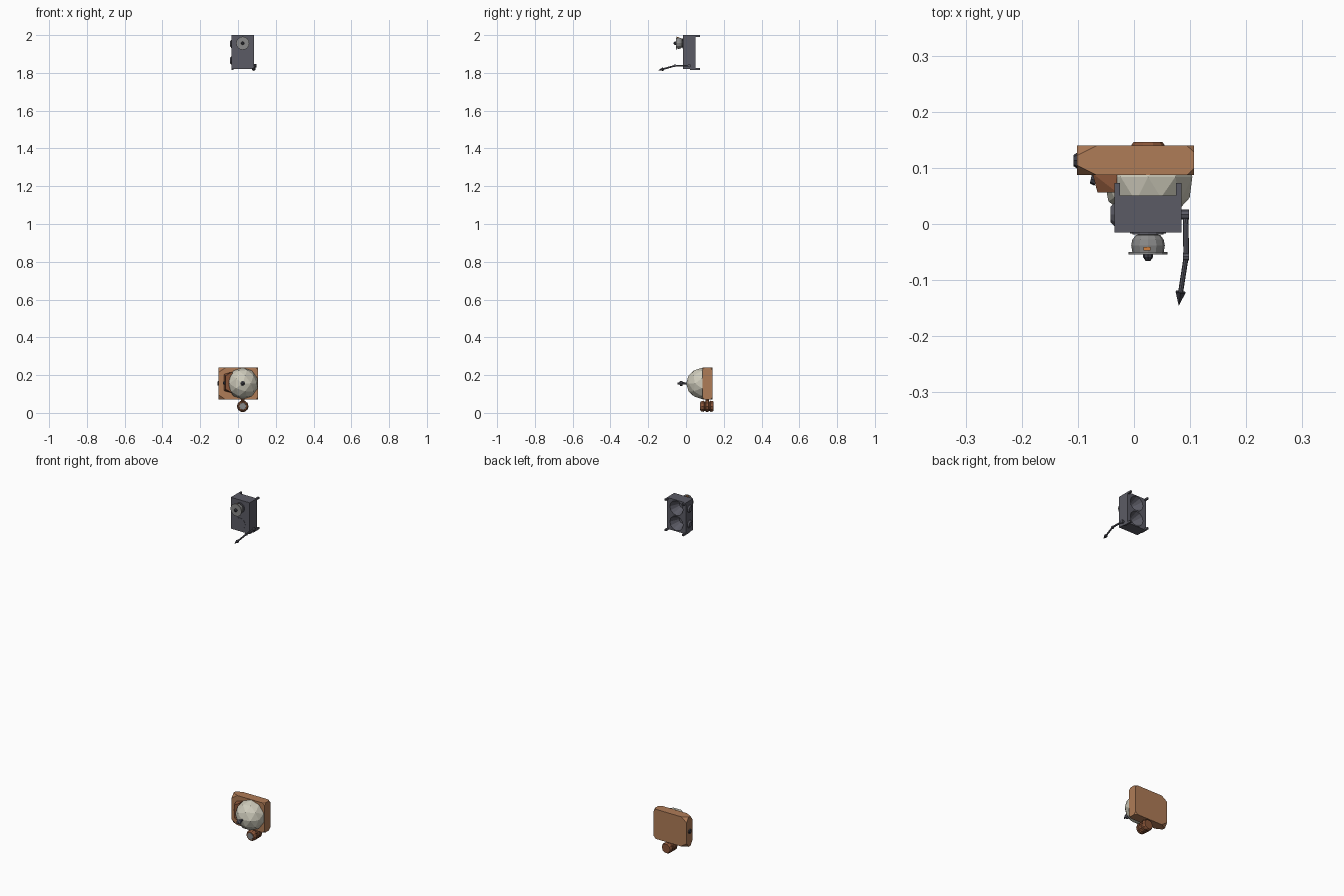
import bpy, bmesh, math
from mathutils import Vector, Matrix
from itertools import product

if "Cube" in bpy.data.objects:
    bpy.data.objects.remove(bpy.data.objects["Cube"])


def material(name, rgb):
    m = bpy.data.materials.new(name)
    m.diffuse_color = (*rgb, 1)
    m.use_nodes = True
    m.node_tree.nodes["Principled BSDF"].inputs["Base Color"].default_value = m.diffuse_color
    return m


ORANGE = material("copper_orange", (0.43, 0.20, 0.095))
BROWN = material("rust_brown", (0.25, 0.09, 0.04))
CREAM = material("cream", (0.62, 0.60, 0.50))
DARK = material("slate", (0.105, 0.105, 0.13))
BLACK = material("charcoal", (0.05, 0.05, 0.065))
GREY = material("mid_grey", (0.25, 0.25, 0.25))
AMBER = material("amber", (0.65, 0.22, 0.05))


def finish(name, bm, mat):
    bmesh.ops.recalc_face_normals(bm, faces=bm.faces)
    me = bpy.data.meshes.new(name)
    bm.to_mesh(me)
    bm.free()
    me.materials.append(mat)
    ob = bpy.data.objects.new(name, me)
    bpy.context.collection.objects.link(ob)
    return ob


def box(name, lo, hi, mat):
    bm = bmesh.new()
    lo, hi = Vector(lo), Vector(hi)
    size = hi - lo
    bmesh.ops.create_cube(bm, size=1, matrix=Matrix.Translation((lo + hi) / 2) @ Matrix.Diagonal((*size, 1)))
    return finish(name, bm, mat)


def hull(name, points, mat):
    bm = bmesh.new()
    for p in points:
        bm.verts.new(p)
    bmesh.ops.convex_hull(bm, input=bm.verts[:])
    bmesh.ops.dissolve_limit(bm, angle_limit=0.01, verts=bm.verts[:], edges=bm.edges[:])
    return finish(name, bm, mat)


def rod(name, a, b, r1, r2, mat, n=8):
    a, b = Vector(a), Vector(b)
    d = b - a
    bm = bmesh.new()
    bmesh.ops.create_cone(bm, cap_ends=True, segments=n, radius1=r1, radius2=r2, depth=d.length,
                          matrix=Matrix.Translation((a + b) / 2) @ d.to_track_quat('Z', 'Y').to_matrix().to_4x4())
    bmesh.ops.remove_doubles(bm, verts=bm.verts[:], dist=1e-5)
    return finish(name, bm, mat)


def lathe_y(name, cx, cz, profile, mat, n=12):
    # profile of (radius, y) revolved round an axis parallel to y
    bm = bmesh.new()
    rings = [[bm.verts.new((cx + r * math.cos(math.tau * i / n), y, cz + r * math.sin(math.tau * i / n)))
              for i in range(n)] for r, y in profile]
    for a, b in zip(rings, rings[1:]):
        for i in range(n):
            bm.faces.new((a[i], a[(i + 1) % n], b[(i + 1) % n], b[i]))
    bm.faces.new(rings[0])
    bm.faces.new(rings[-1])
    return finish(name, bm, mat)


# Lower unit: block with its corners cut off
pts = []
for sx, sy, sz in product((0, 1), repeat=3):
    p = Vector(((-0.102, 0.107)[sx], (0.087, 0.14)[sy], (0.07, 0.24)[sz]))
    cut = (0.013, 0.012, 0.013) if sx else (0.036, 0.018, 0.025)
    for axis, s in enumerate((sx, sy, sz)):
        q = p.copy()
        q[axis] += -cut[axis] if s else cut[axis]
        pts.append(q)
hull("lower_block", pts, ORANGE)

# Faceted dome on the front of the block
bm = bmesh.new()
bmesh.ops.create_icosphere(bm, subdivisions=2, radius=0.083,
                           matrix=Matrix.Translation((0.025, 0.084, 0.156)) @ Matrix.Rotation(math.pi / 2, 4, 'X'))
bmesh.ops.bisect_plane(bm, geom=bm.verts[:] + bm.edges[:] + bm.faces[:], plane_co=(0, 0.09, 0),
                       plane_no=(0, 1, 0), clear_outer=True)
finish("dome", bm, CREAM)

# Nozzle at the dome centre
lathe_y("nozzle", 0.025, 0.156,
        [(0.005, 0.006), (0.007, -0.018), (0.013, -0.02), (0.013, -0.03), (0.006, -0.036), (0.004, -0.046)], DARK, 8)

# Side pad beside the dome, with button
hull("side_pad", [(x, y, z) for x, y, t in ((-0.074, 0.09, 0.012), (-0.065, 0.056, 0.02), (-0.03, 0.056, 0.0),
                                          (-0.03, 0.09, 0.0)) for z in (0.105 + t, 0.217 - t)], BROWN)
rod("pad_button", (-0.068, 0.078, 0.158), (-0.077, 0.08, 0.158), 0.01, 0.008, BLACK)
rod("block_button", (-0.1, 0.113, 0.156), (-0.108, 0.113, 0.156), 0.015, 0.01, BLACK)

# Barrel beneath the block
lathe_y("barrel", 0.025, 0.035,
        [(0.024, 0.076), (0.029, 0.082), (0.031, 0.095), (0.026, 0.097), (0.026, 0.103), (0.031, 0.105),
         (0.031, 0.119), (0.026, 0.121), (0.026, 0.127), (0.031, 0.129), (0.03, 0.14), (0.026, 0.146)], BROWN, 10)
rod("barrel_cap", (0.025, 0.078, 0.035), (0.025, 0.074, 0.035), 0.02, 0.018, GREY, 10)
rod("barrel_neck", (0.025, 0.113, 0.055), (0.025, 0.113, 0.075), 0.01, 0.01, BROWN)

# Upper unit: case with two funnels opening to the rear
case = box("upper_case", (-0.035, -0.015, 1.82), (0.085, 0.051, 2.0), DARK)
for i, z in enumerate((1.866, 1.954)):
    c = rod(f"funnel_cutter_{i}", (0.025, -0.001, z), (0.025, 0.056, z), 0.018, 0.044, DARK, 12)
    c.hide_render = True
    c.hide_set(True)
    m = case.modifiers.new("funnel", 'BOOLEAN')
    m.operation, m.object, m.solver = 'DIFFERENCE', c, 'EXACT'
# Apply the cuts and drop the cutters
mesh = bpy.data.meshes.new_from_object(case.evaluated_get(bpy.context.evaluated_depsgraph_get()))
case.modifiers.clear()
case.data = mesh
for o in [o for o in bpy.data.objects if "cutter" in o.name]:
    bpy.data.objects.remove(o)

# Rear corner pegs
for i, (x, z) in enumerate(product((-0.035, 0.075), (1.816, 1.99))):
    box(f"rear_peg_{i}", (x, 0.02, z), (x + 0.01, 0.073, z + 0.01), DARK)

# Front knob, its rim, lower face plate and marker
lathe_y("knob_base", 0.025, 1.957, [(0.028, -0.013), (0.028, -0.019)], DARK, 12)
lathe_y("knob_bowl", 0.025, 1.957,
        [(0.014, -0.018), (0.022, -0.02), (0.028, -0.028), (0.03, -0.038), (0.028, -0.05)], GREY, 12)
lathe_y("knob_rim", 0.025, 1.957, [(0.035, -0.05), (0.035, -0.054)], GREY, 16)
lathe_y("knob_tip", 0.025, 1.957, [(0.009, -0.053), (0.009, -0.059), (0.004, -0.066)], BLACK, 8)
box("knob_marker", (0.017, -0.047, 1.983), (0.029, -0.041, 1.989), AMBER)
lathe_y("lower_face_plate", 0.025, 1.866, [(0.032, -0.013), (0.032, -0.017)], DARK, 16)

# Side caps on the left
for i, z in enumerate((1.866, 1.954)):
    rod(f"side_cap_{i}", (-0.034, 0.017, z), (-0.042, 0.017, z), 0.023, 0.014, DARK, 10)

# Jointed arm with pointed tip on the right
rod("arm_pivot", (0.082, 0.017, 1.838), (0.098, 0.017, 1.838), 0.009, 0.009, DARK)
rod("arm_upper", (0.092, 0.02, 1.838), (0.093, -0.058, 1.838), 0.005, 0.005, DARK)
rod("arm_elbow", (0.087, -0.058, 1.838), (0.098, -0.058, 1.838), 0.007, 0.007, DARK)
rod("arm_lower", (0.093, -0.058, 1.838), (0.083, -0.122, 1.82), 0.0045, 0.0045, DARK)
rod("arm_tip", (0.083, -0.121, 1.82), (0.08, -0.145, 1.814), 0.01, 0.0005, BLACK, 6)
